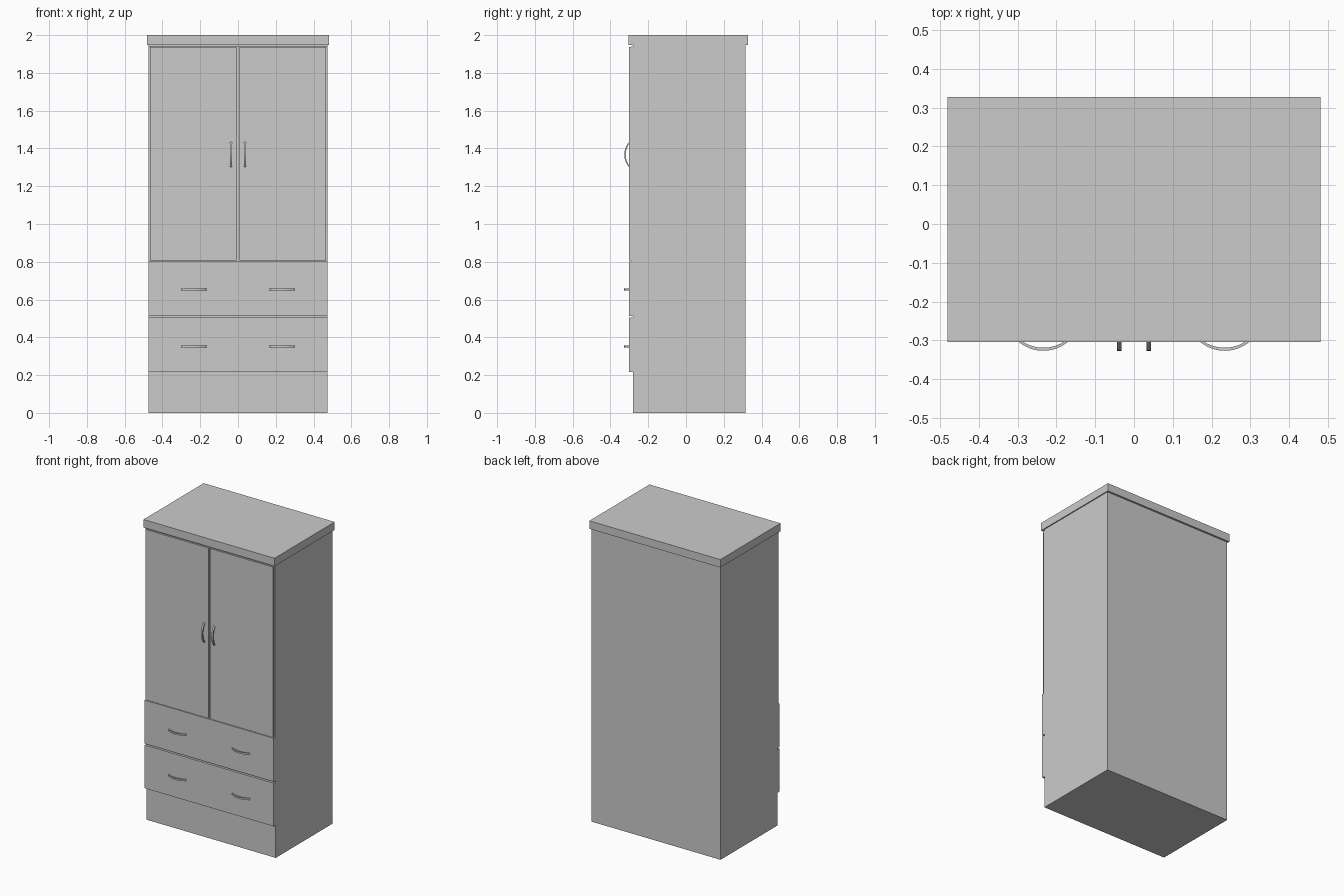
import bpy, bmesh, math
from mathutils import Matrix

if "Cube" in bpy.data.objects:
    bpy.data.objects.remove(bpy.data.objects["Cube"])


def box(name, x, y, z):
    """Axis-aligned box from (min, max) pairs."""
    bm = bmesh.new()
    bmesh.ops.create_cube(bm, size=1)
    for v in bm.verts:
        v.co = [lo + (c + 0.5) * (hi - lo) for c, (lo, hi) in zip(v.co, (x, y, z))]
    return finish(name, bm)


def finish(name, bm):
    mesh = bpy.data.meshes.new(name)
    bm.to_mesh(mesh)
    bm.free()
    obj = bpy.data.objects.new(name, mesh)
    bpy.context.collection.objects.link(obj)
    return obj


def arc(half, sag, n=16):
    """Points of a circular arc bulging to -y, spanning x = -half..half."""
    r = (half * half + sag * sag) / (2 * sag)
    a = math.asin(half / r)
    return [(r * math.sin(t), r - sag - r * math.cos(t) + sag - sag)
            for t in (-a + 2 * a * i / n for i in range(n + 1))]


def handle(name, x, z, upright=False):
    """Bow handle: strip between two arcs, given a flat thickness."""
    bm = bmesh.new()
    rings = []
    for o, i in zip(arc(0.066, 0.025), arc(0.056, 0.017)):
        rings.append([bm.verts.new((p[0], p[1], h))
                      for p, h in ((o, -w), (o, w), (i, w), (i, -w))])
    for a, b in zip(rings, rings[1:]):
        for k in range(4):
            bm.faces.new((a[k], a[k - 1], b[k - 1], b[k]))
    bm.faces.new(rings[0])
    bm.faces.new(rings[-1][::-1])
    bmesh.ops.recalc_face_normals(bm, faces=bm.faces)
    if upright:
        bm.transform(Matrix.Rotation(math.pi / 2, 4, 'Y'))
    obj = finish(name, bm)
    obj.location = (x, FRONT, z)
    for o in bpy.context.selected_objects:
        o.select_set(False)
    obj.select_set(True)
    bpy.context.view_layer.objects.active = obj
    bpy.ops.object.shade_smooth_by_angle(angle=math.radians(35))


w = 0.0055              # half thickness of the handles
W = 0.474               # half width of the carcass
BODY, FRONT = -0.281, -0.302

# Carcass, cornice and the thin frame behind the doors
box("carcass", (-W, W), (BODY, 0.314), (0, 1.947))
box("top_cornice", (-0.481, 0.481), (-0.304, 0.327), (1.947, 2))
box("door_frame", (-W, W), (-0.291, BODY), (0.802, 1.941))

# Doors with upright handles
for side, s in (("left", -1), ("right", 1)):
    box(side + "_door", sorted((s * 0.007, s * 0.467)), (FRONT, -0.291), (0.806, 1.937))
    handle(side + "_door_handle", s * 0.038, 1.367, upright=True)

# Drawers, each with two horizontal handles
for level, lo, hi, hz in (("lower", 0.217, 0.504, 0.352), ("upper", 0.513, 0.802, 0.653)):
    box(level + "_drawer", (-W, W), (FRONT, BODY), (lo, hi))
    for side, s in (("left", -1), ("right", 1)):
        handle(f"{level}_drawer_handle_{side}", s * 0.234, hz)
